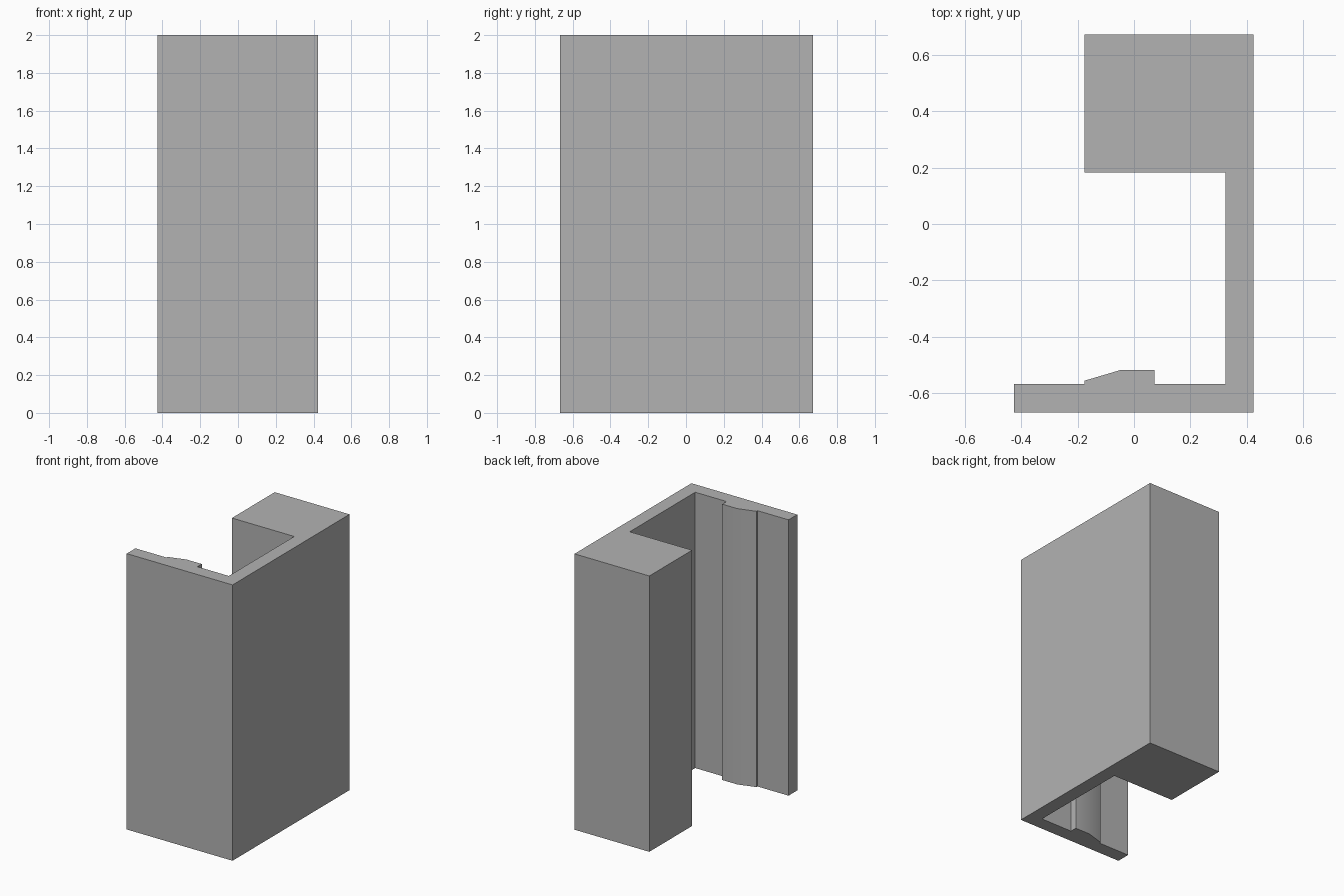
import bpy
import bmesh
import math

cube = bpy.data.objects.get("Cube")
if cube:
    bpy.data.objects.remove(cube, do_unlink=True)

# Plain grey material
grey = bpy.data.materials.new("plain grey")
grey.use_nodes = True
colour = (0.45, 0.45, 0.45, 1)
grey.diffuse_color = colour
grey.node_tree.nodes["Principled BSDF"].inputs["Base Color"].default_value = colour

HEIGHT = 2.0

# Cross-section: front flange with snap ridge, side web, solid back block
profile = [
    (-0.425, -0.668), (0.424, -0.668), (0.424, 0.672), (-0.176, 0.672),
    (-0.176, 0.182), (0.324, 0.182), (0.324, -0.568),
    (0.072, -0.568), (0.072, -0.518), (-0.048, -0.518),
    (-0.176, -0.556), (-0.176, -0.568), (-0.425, -0.568),
]

# Extrude the section upwards
bm = bmesh.new()
base = bm.faces.new([bm.verts.new((x, y, 0)) for x, y in profile])
grown = bmesh.ops.extrude_face_region(bm, geom=[base], use_keep_orig=True)
top = [v for v in grown["geom"] if isinstance(v, bmesh.types.BMVert)]
bmesh.ops.translate(bm, verts=top, vec=(0, 0, HEIGHT))
bmesh.ops.recalc_face_normals(bm, faces=bm.faces)

mesh = bpy.data.meshes.new("channel_profile")
bm.to_mesh(mesh)
bm.free()
mesh.materials.append(grey)
channel = bpy.data.objects.new("channel_profile", mesh)
bpy.context.collection.objects.link(channel)

# Soft shading over the ridge, crisp corners elsewhere
bpy.ops.object.select_all(action="DESELECT")
channel.select_set(True)
bpy.context.view_layer.objects.active = channel
bpy.ops.object.shade_smooth_by_angle(angle=math.radians(30))
